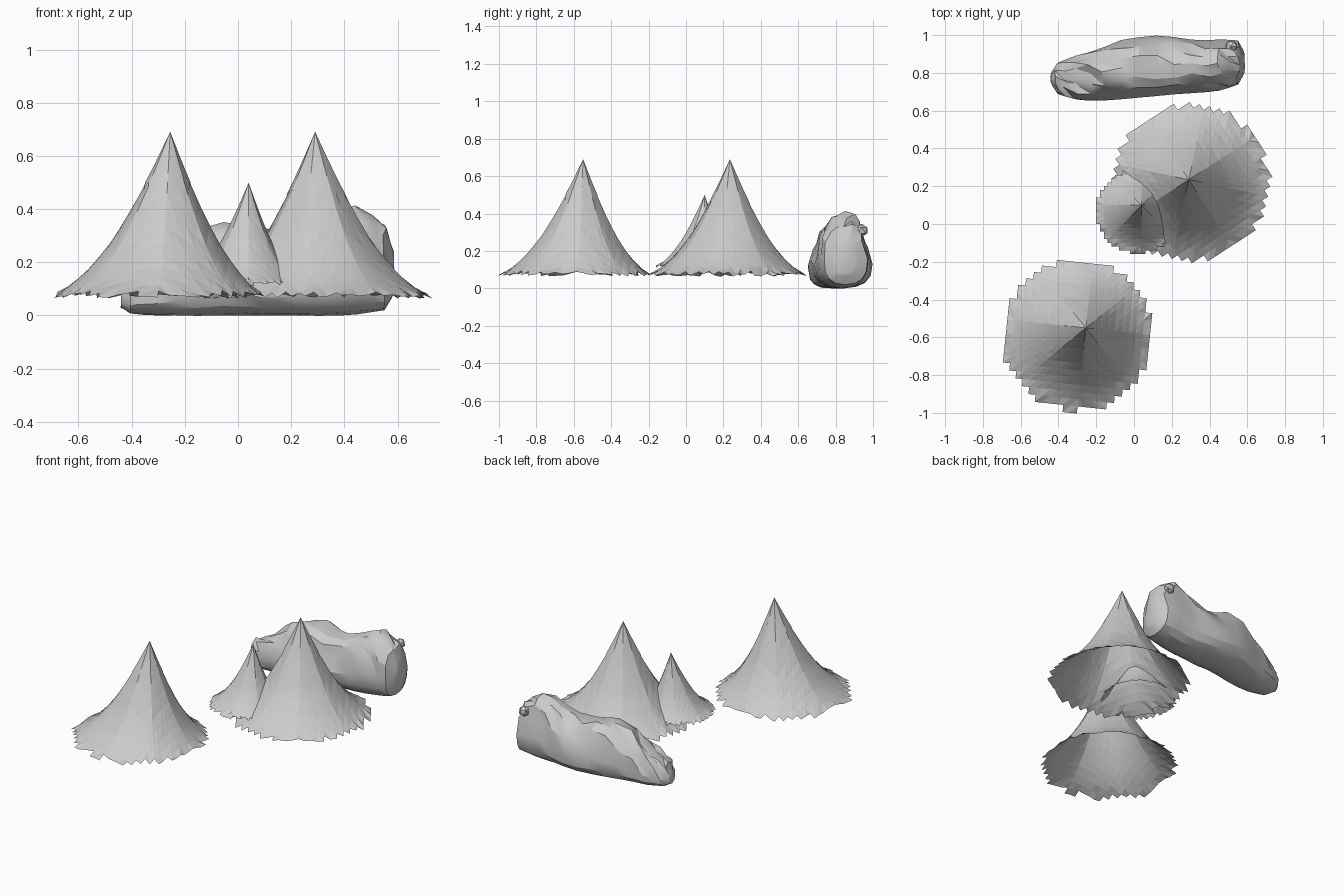
import bpy, bmesh, math, random
from mathutils import Vector

random.seed(4)
if "Cube" in bpy.data.objects:
    bpy.data.objects.remove(bpy.data.objects["Cube"])

stone = bpy.data.materials.new("grey_stone")
stone.use_nodes = True
stone.diffuse_color = (0.6, 0.6, 0.6, 1)
stone.node_tree.nodes["Principled BSDF"].inputs["Base Color"].default_value = (0.6, 0.6, 0.6, 1)


def finish(name, bm):
    mesh = bpy.data.meshes.new(name)
    bm.to_mesh(mesh)
    bm.free()
    mesh.materials.append(stone)
    obj = bpy.data.objects.new(name, mesh)
    bpy.context.collection.objects.link(obj)
    return obj


def interpolate(points, u):
    for a, b in zip(points, points[1:]):
        if u <= b[0]:
            t = (u - a[0]) / (b[0] - a[0])
            return [p + (q - p) * t for p, q in zip(a[1:], b[1:])]
    return list(points[-1][1:])


# Concave slope: share of the radius, share of the height
SLOPE = [(0, 1), (.15, .78), (.3, .58), (.5, .345), (.7, .17), (.85, .07), (1, 0), (1.2, -.03)]


def slope_sheet(name, apex, base, radius, shift, turn, cell, reach=1.0, lift=0.0):
    """Peak on a square grid: eight-sided at the top, round at the stepped rim."""
    bm = bmesh.new()
    angle = math.radians(turn)
    shift = Vector(shift)
    cache = {}

    def share(p):
        r = p.length
        if r < 1e-6:
            return 0
        d = p / r
        along = d.dot(shift)
        rim = along + math.sqrt(along ** 2 - shift.length_squared + radius ** 2)
        a, b = sorted((abs(p.x), abs(p.y)))
        blend = min(1, r / rim)
        return ((b + math.tan(math.pi / 8) * a) * (1 - blend) + r * blend) / rim

    def vert(i, j):
        if (i, j) not in cache:
            p = Vector((i * cell, j * cell))
            z = base + (apex[2] - base) * interpolate(SLOPE, share(p))[0] + lift
            if share(p) > .93 and reach == 1:
                z += random.uniform(-.008, .006)
            c, s = math.cos(angle), math.sin(angle)
            cache[i, j] = bm.verts.new((apex[0] + p.x * c - p.y * s, apex[1] + p.x * s + p.y * c, z))
        return cache[i, j]

    n = int((radius + shift.length) / cell) + 2
    for i in range(-n, n):
        for j in range(-n, n):
            if share(Vector(((i + .5) * cell, (j + .5) * cell))) < reach:
                quad = [vert(i, j), vert(i + 1, j), vert(i + 1, j + 1), vert(i, j + 1)]
                k = 0 if i * j >= 0 and (i >= 0) == (j >= 0) else 1
                quad = quad[k:] + quad[:k]
                bm.faces.new((quad[0], quad[1], quad[2]))
                bm.faces.new((quad[0], quad[2], quad[3]))
    obj = finish(name, bm)
    for poly in obj.data.polygons:
        poly.use_smooth = False
    return obj


# Mountains, the two large ones with stepped caps
front = dict(apex=(-.255, -.55, .685), base=.075, radius=.395, shift=(-.04, -.045), turn=-6)
back = dict(apex=(.29, .235, .685), base=.075, radius=.41, shift=(0, -.02), turn=33)
small = dict(apex=(.04, .10, .5), base=.12, radius=.22, shift=(-.02, -.035), turn=0)
slope_sheet("front_mountain", cell=.038, **front)
slope_sheet("front_cap", cell=.019, reach=.23, lift=.006, **front)
slope_sheet("back_mountain", cell=.038, **back)
slope_sheet("back_cap", cell=.026, reach=.29, lift=.006, **back)
slope_sheet("small_mountain", cell=.02, **small)

# Boulder stations: x, near y, far y, top z, bottom z
STATIONS = [(-.44, .75, .80, .09, .03), (-.41, .69, .85, .15, .01), (-.32, .66, .89, .2, 0),
            (-.2, .65, .92, .28, 0), (-.08, .66, .97, .36, 0), (.02, .67, .99, .36, 0),
            (.14, .68, 1.0, .30, 0), (.28, .69, .98, .34, 0), (.40, .70, .97, .40, 0),
            (.48, .71, .98, .40, .01), (.555, .74, .97, .34, .02), (.585, .80, .90, .24, .08)]


def boulder():
    bm = bmesh.new()
    sides, count = 16, 18
    rings = []
    for k in range(count):
        x = -.44 + 1.025 * (1 - math.cos(math.pi * k / (count - 1))) / 2
        near, far, top, low = interpolate(STATIONS, x)
        ring = []
        for s in range(sides):
            a = 2 * math.pi * s / sides
            c, h = math.cos(a), math.sin(a)
            v = math.copysign(abs(h) ** .75, h)
            w = math.copysign(abs(c) ** .8, c) * (1 - .22 * max(v, 0))
            rough = .016 if v > .2 and 1 < k < count - 2 else .002
            y = (near + far) / 2 + w * (far - near) / 2
            z = low + (top - low) * (.42 + (.58 if v > 0 else .42) * v)
            jitter = [random.uniform(-rough, rough) for _ in range(3)]
            ring.append(bm.verts.new((x + jitter[0], y + jitter[1], z + jitter[2])))
        rings.append(ring)
    for a, b in zip(rings, rings[1:]):
        for s in range(sides):
            t = (s + 1) % sides
            bm.faces.new((a[s], a[t], b[t]))
            bm.faces.new((a[s], b[t], b[s]))
    bm.faces.new(rings[0])
    bm.faces.new(rings[-1][::-1])
    bmesh.ops.recalc_face_normals(bm, faces=bm.faces)
    return finish("boulder", bm)


rock = boulder()
bpy.context.view_layer.objects.active = rock
rock.select_set(True)
bpy.ops.object.shade_smooth_by_angle(angle=math.radians(25))
rock.select_set(False)

# Small knob on the boulder's upper far corner
bm = bmesh.new()
bmesh.ops.create_icosphere(bm, subdivisions=1, radius=.035)
bmesh.ops.translate(bm, verts=bm.verts, vec=(.515, .94, .31))
finish("boulder_knob", bm)
